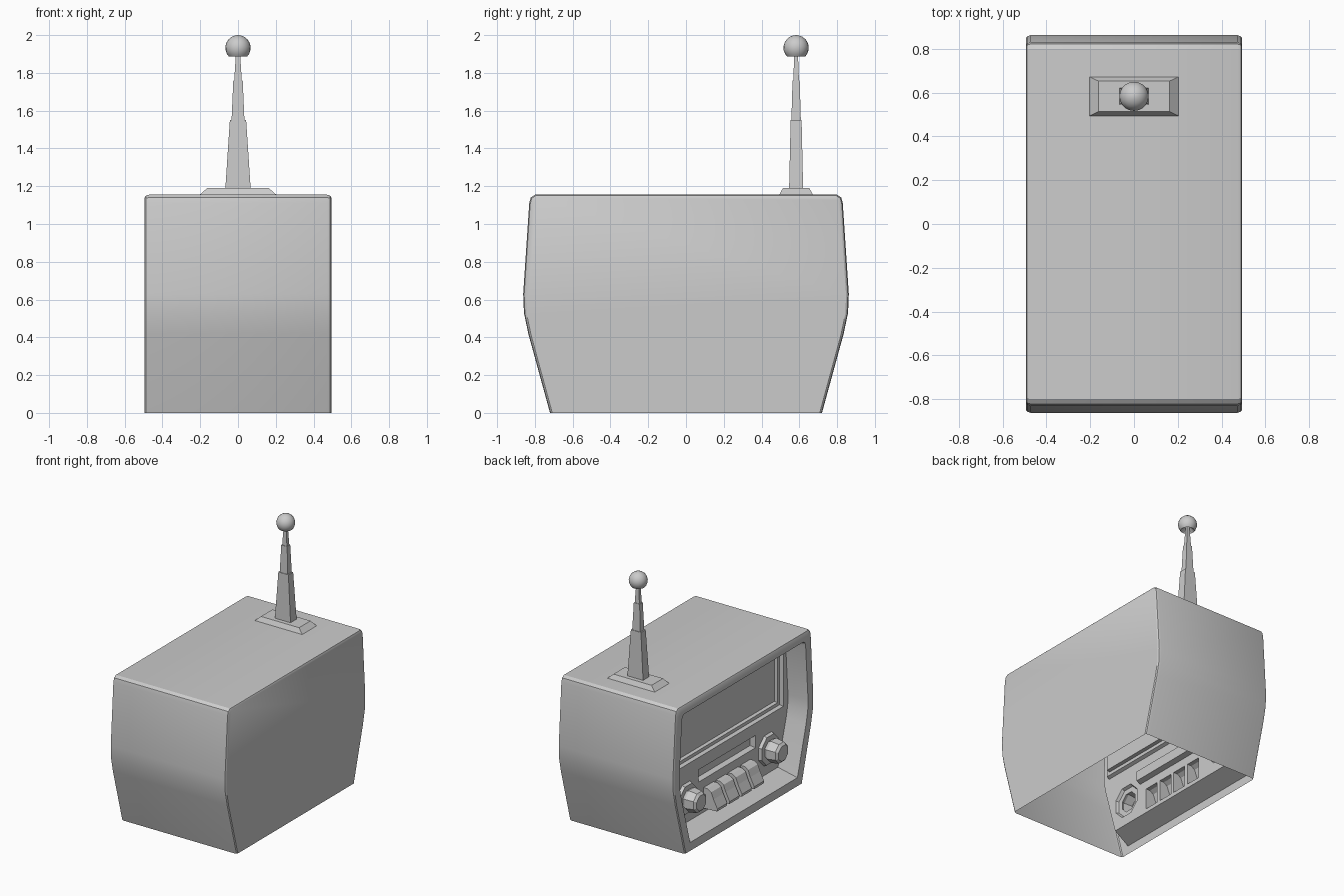
import bpy, bmesh
from math import sin, cos, pi, radians

if "Cube" in bpy.data.objects:
    bpy.data.objects.remove(bpy.data.objects["Cube"])


def ring(bm, pts):
    return [bm.verts.new(p) for p in pts]


def loft(bm, rings, closed=True):
    for a, b in zip(rings, rings[1:]):
        n = len(a)
        for i in range(n if closed else n - 1):
            j = (i + 1) % n
            bm.faces.new((a[i], a[j], b[j], b[i]))


def finish(bm, name, smooth=0):
    bmesh.ops.recalc_face_normals(bm, faces=bm.faces)
    me = bpy.data.meshes.new(name)
    bm.to_mesh(me)
    bm.free()
    ob = bpy.data.objects.new(name, me)
    bpy.context.collection.objects.link(ob)
    if smooth:
        bpy.ops.object.select_all(action='DESELECT')
        ob.select_set(True)
        bpy.context.view_layer.objects.active = ob
        bpy.ops.object.shade_smooth_by_angle(angle=radians(smooth))
    return ob


def rect_yz(x, hy, z0, z1, cy=0):
    return [(x, cy - hy, z0), (x, cy + hy, z0), (x, cy + hy, z1), (x, cy - hy, z1)]


def rect_xy(z, hx, hy, cy):
    return [(-hx, cy - hy, z), (hx, cy - hy, z), (hx, cy + hy, z), (-hx, cy + hy, z)]


def octagon(x, r, cy, cz):
    return [(x, cy + r * cos((i + .5) * pi / 4), cz + r * sin((i + .5) * pi / 4)) for i in range(8)]


# Cabinet outline (y, z), mirrored
half = [(.72, 0), (.835, .42), (.858, .53), (.862, .63), (.83, 1.11), (.822, 1.14), (.80, 1.155)]
outline = half + [(-y, z) for y, z in reversed(half)]
H = 1.155
PX = -.35                       # plane of the control panel
KNOB_Y, KNOB_Z, KNOB_R = .5, .31, .125
KEYS = [-.225, -.075, .075, .225]


def section(x, sy, z0, z1):
    return [(x, y * sy, z0 + z * (z1 - z0) / H) for y, z in outline]


# Cabinet: open-bottomed shell, rim, recess and control panel
bm = bmesh.new()
shell = [ring(bm, section(x, sy, 0, z1)) for x, sy, z1 in
         [(.494, .983, H - .014), (.488, .994, H - .005), (.472, 1, H),
          (-.472, 1, H), (-.488, .994, H - .005), (-.494, .983, H - .014)]]
loft(bm, shell, closed=False)
bm.faces.new(shell[0])
rim = ring(bm, section(-.494, .91, .065, 1.085))
panel = ring(bm, section(PX, .865, .12, 1.06))
loft(bm, [shell[-1], rim, panel])

# Stepped window and dial slot sunk into the panel
window = [ring(bm, rect_yz(*a)) for a in
          [(PX, .69, .565, 1.035), (PX + .025, .68, .575, 1.03),
           (PX + .025, .655, .60, 1.005), (PX + .05, .65, .605, 1.0)]]
slot = [ring(bm, rect_yz(PX, .35, .375, .47)), ring(bm, rect_yz(PX + .04, .34, .385, .46))]
for r in (window, slot):
    loft(bm, r)
    bm.faces.new(r[-1])

# Panel face with openings behind knobs and keys
loops = [panel, window[0], slot[0]]
loops += [ring(bm, octagon(PX, KNOB_R, s * KNOB_Y, KNOB_Z)) for s in (-1, 1)]
loops += [ring(bm, rect_yz(PX, .06, .15, .31, c)) for c in KEYS]
edges = []
for lp in loops:
    for i, v in enumerate(lp):
        w = lp[(i + 1) % len(lp)]
        edges.append(bm.edges.get((v, w)) or bm.edges.new((v, w)))
bmesh.ops.triangle_fill(bm, edges=edges, use_beauty=True, normal=(-1, 0, 0))
finish(bm, "radio_cabinet", 30)

# Knobs: octagonal flange and tapered grip, hollow behind
for s, name in ((-1, "right_knob"), (1, "left_knob")):
    bm = bmesh.new()
    rs = [ring(bm, octagon(x, r, s * KNOB_Y, KNOB_Z)) for x, r in
          [(PX, KNOB_R), (-.372, .115), (-.372, .075), (-.40, .09), (-.465, .08), (-.482, .062)]]
    loft(bm, rs)
    bm.faces.new(rs[-1])
    finish(bm, name)

# Piano keys: side profile (x, z) extruded across y
key = [(PX, .31), (-.385, .31), (-.415, .29), (-.435, .24), (-.468, .175), (-.465, .155), (PX, .15)]
for i, c in enumerate(KEYS):
    bm = bmesh.new()
    sides = [ring(bm, [(x, c + d, z) for x, z in key]) for d in (-.06, .06)]
    loft(bm, sides, closed=False)
    for r in sides:
        bm.faces.new(r)
    finish(bm, f"key_{i + 1}")

# Antenna foot and telescoping mast
AY = .583
bm = bmesh.new()
foot = [ring(bm, rect_xy(1.153, .205, .09, AY)), ring(bm, rect_xy(1.19, .163, .07, AY))]
loft(bm, foot)
bm.faces.new(foot[-1])
finish(bm, "antenna_foot")

bm = bmesh.new()
loft(bm, [ring(bm, rect_xy(z, hx, hy, AY)) for z, hx, hy in
          [(1.188, .067, .037), (1.55, .043, .029), (1.55, .034, .025),
           (1.76, .025, .019), (1.76, .020, .015), (1.92, .010, .009)]])
finish(bm, "antenna_mast")

# Ball tip, hollowed underneath where the mast enters
bm = bmesh.new()
R, CZ, N = .067, 1.933, 20
prof = [(R * sin(a), CZ + R * cos(a)) for a in [radians(d) for d in (12, 30, 48, 66, 84, 102, 120, 134)]]
prof.append((.01, 1.925))
rs = [ring(bm, [(r * cos(2 * pi * i / N), AY + r * sin(2 * pi * i / N), z) for i in range(N)])
      for r, z in prof]
loft(bm, rs)
top = bm.verts.new((0, AY, CZ + R))
for i in range(N):
    bm.faces.new((rs[0][i], rs[0][(i + 1) % N], top))
finish(bm, "antenna_ball", 40)
